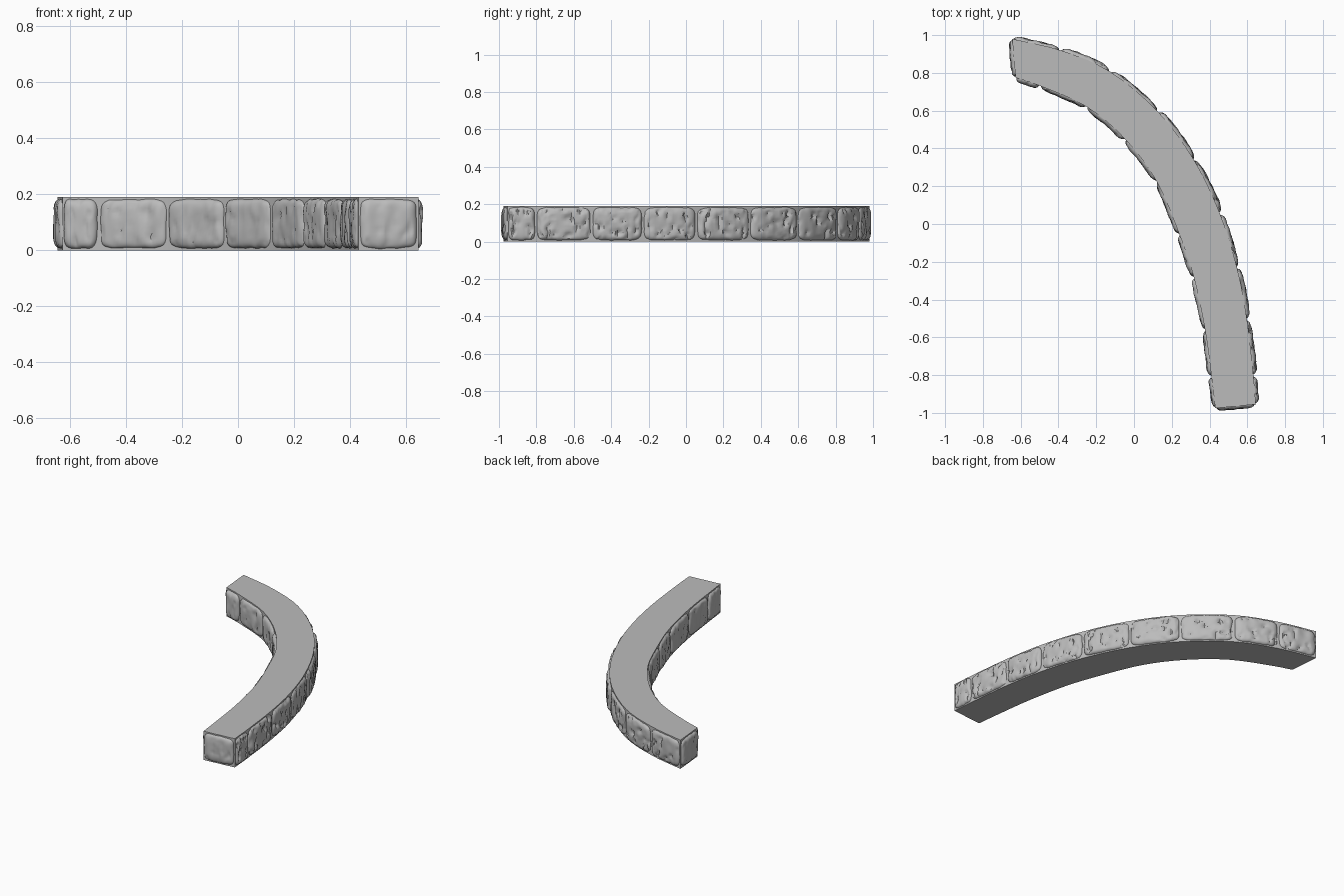
import bpy, bmesh, math, random
from mathutils import Vector, noise

random.seed(4)
HEIGHT = 0.19

default_cube = bpy.data.objects.get("Cube")
if default_cube:
    bpy.data.objects.remove(default_cube, do_unlink=True)

stone_grey = bpy.data.materials.new("stone_grey")
stone_grey.use_nodes = True
GREY = (0.5, 0.5, 0.5, 1)
stone_grey.diffuse_color = GREY
stone_grey.node_tree.nodes["Principled BSDF"].inputs["Base Color"].default_value = GREY

# Plan of the wall: each point is a joint between two facing stones
outer = [(-.645, .98), (-.39, .92), (-.127, .807), (.127, .595), (.317, .34), (.455, .055),
         (.545, -.23), (.598, -.505), (.632, -.8), (.645, -.955)]
inner = [(-.627, .775), (-.495, .73), (-.25, .62), (-.045, .447), (.12, .225), (.24, -.055),
         (.317, -.283), (.376, -.56), (.41, -.807), (.43, -.975)]
runs = {
    "outer_stone": outer,
    "front_end_stone": [outer[-1], inner[-1]],
    "inner_stone": inner[::-1],
    "back_end_stone": [inner[0], outer[0]],
}


def along(points, t):
    """Smooth position on a run of joints; whole values of t are joints."""
    p = [Vector(q) for q in points]
    p = [2 * p[0] - p[1]] + p + [2 * p[-1] - p[-2]]
    i = min(max(int(t), 0), len(points) - 2)
    f = t - i
    a, b, c, d = p[i:i + 4]
    return b + 0.5 * f * (c - a + f * (2 * a - 5 * b + 4 * c - d + f * (3 * (b - c) + d - a)))


def finish(name, bm):
    mesh = bpy.data.meshes.new(name)
    bm.normal_update()
    bm.to_mesh(mesh)
    bm.free()
    obj = bpy.data.objects.new(name, mesh)
    bpy.context.collection.objects.link(obj)
    mesh.materials.append(stone_grey)
    bpy.ops.object.select_all(action="DESELECT")
    obj.select_set(True)
    bpy.context.view_layer.objects.active = obj
    bpy.ops.object.shade_smooth_by_angle(angle=math.radians(40))


def build_core():
    """Plain curved block behind the facing stones."""
    bm = bmesh.new()
    steps = 4 * (len(outer) - 1)
    rows = []
    for k in range(steps + 1):
        o, i = along(outer, k / 4), along(inner, k / 4)
        rows.append([bm.verts.new((q.x, q.y, z)) for q, z in
                     ((o, 0), (o, HEIGHT), (i, HEIGHT), (i, 0))])
    for a, b in zip(rows, rows[1:]):
        for j in range(4):
            bm.faces.new((a[j], a[j - 1], b[j - 1], b[j]))
    bm.faces.new(rows[0])
    bm.faces.new(rows[-1][::-1])
    bmesh.ops.recalc_face_normals(bm, faces=bm.faces)
    finish("wall_core", bm)


def build_stone(name, points, index, rough):
    """Cushion-shaped facing stone between two joints."""
    bm = bmesh.new()
    cols, rows = 30, 22
    seed = Vector([random.uniform(-50, 50) for _ in range(3)])
    depth = random.uniform(0.019, 0.025)
    tilt = random.uniform(-0.12, 0.12)
    length = (along(points, index + 1) - along(points, index)).length
    margin = 0.5 - 0.006 / length
    grid = []
    for r in range(rows + 1):
        line = []
        for c in range(cols + 1):
            u = math.sin(math.pi * (c / cols - 0.5))
            v = math.sin(math.pi * (r / rows - 0.5))
            edge = max(abs(u), abs(v))
            # Round the corners of the square outline
            squeeze = edge / max((abs(u) ** 6 + abs(v) ** 6) ** (1 / 6), 1e-6)
            su, sv = u * squeeze, v * squeeze
            t = index + 0.5 + su * margin
            pos = along(points, t)
            tangent = (along(points, t + 0.01) - along(points, t - 0.01)).normalized()
            out = Vector((-tangent.y, tangent.x))
            spot = seed + Vector((su * length * 9, sv * 0.9, 0))
            wave = noise.noise(spot * 1.3)
            chip = max(0, noise.noise(spot * 2.2 + seed) - 0.12)
            rise = math.sqrt(max(0, 1 - edge ** 7))
            push = rise * (depth * (1 + tilt * su) + 0.005 * wave - rough * chip) - 0.004
            wobble = 0.004 * noise.noise(spot * 1.7 - seed) * edge
            pos = pos + out * push + tangent * wobble
            z = HEIGHT / 2 + sv * (HEIGHT / 2 - 0.007) + wobble
            line.append(bm.verts.new((pos.x, pos.y, z)))
        grid.append(line)
    for a, b in zip(grid, grid[1:]):
        for c in range(cols):
            bm.faces.new((a[c + 1], a[c], b[c], b[c + 1]))
    finish(name, bm)


build_core()
for label, joints in runs.items():
    roughness = 0.035 if label == "outer_stone" else 0.012
    for n in range(len(joints) - 1):
        build_stone(f"{label}_{n + 1}", joints, n, roughness)
